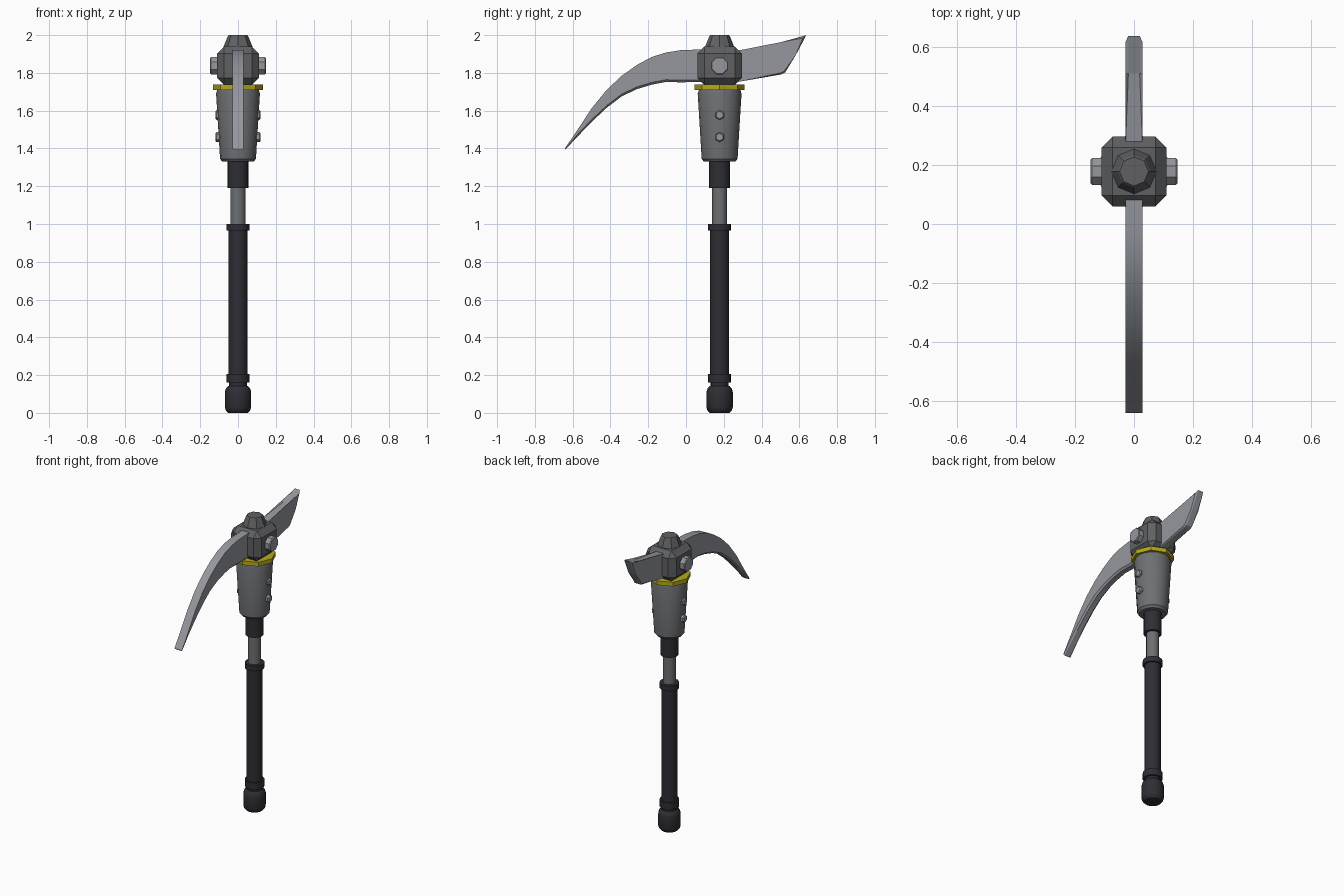
import bpy, bmesh, math
from mathutils import Matrix

if "Cube" in bpy.data.objects:
    bpy.data.objects.remove(bpy.data.objects["Cube"])

CY = 0.178  # the handle axis sits behind the centre


def material(name, rgb):
    m = bpy.data.materials.new(name)
    m.diffuse_color = (*rgb, 1)
    m.use_nodes = True
    m.node_tree.nodes["Principled BSDF"].inputs["Base Color"].default_value = m.diffuse_color
    return m


DARK = material("dark rubber", (0.027, 0.027, 0.034))
STEEL = material("grey steel", (0.155, 0.16, 0.17))
IRON = material("dark iron", (0.115, 0.118, 0.125))
BLADE = material("pale blade steel", (0.30, 0.31, 0.34))
YELLOW = material("yellow paint", (0.46, 0.40, 0.012))


def finish(bm, name, mat, smooth=None):
    bmesh.ops.recalc_face_normals(bm, faces=bm.faces)
    me = bpy.data.meshes.new(name)
    bm.to_mesh(me)
    bm.free()
    me.materials.append(mat)
    ob = bpy.data.objects.new(name, me)
    bpy.context.collection.objects.link(ob)
    if smooth:
        bpy.ops.object.select_all(action='DESELECT')
        ob.select_set(True)
        bpy.context.view_layer.objects.active = ob
        bpy.ops.object.shade_smooth_by_angle(angle=math.radians(smooth))
    return ob


def skin(bm, rings):
    """Join closed rings of points and cap both ends."""
    loops = [[bm.verts.new(p) for p in ring] for ring in rings]
    n = len(loops[0])
    for a, b in zip(loops, loops[1:]):
        for i in range(n):
            j = (i + 1) % n
            bm.faces.new((a[i], a[j], b[j], b[i]))
    bm.faces.new(loops[0])
    bm.faces.new(loops[-1])


def turned(name, mat, profile, sides=16, smooth=30, turn=0.0):
    """Lathe a (radius, height) profile around the handle axis."""
    bm = bmesh.new()
    rings = []
    for r, z in profile:
        angles = [turn + math.tau * i / sides for i in range(sides)]
        rings.append([(r * math.cos(a), CY + r * math.sin(a), z) for a in angles])
    skin(bm, rings)
    return finish(bm, name, mat, smooth)


def stud(name, mat, side, x0, x1, r, z, sides, bevel):
    """Bolt or rivet pointing sideways, with a chamfered head."""
    bm = bmesh.new()
    rings = []
    for x, rad in ((x0, r), (x1 - bevel, r), (x1, r - bevel)):
        angles = [math.tau * (i + 0.5) / sides for i in range(sides)]
        rings.append([(side * x, CY + rad * math.cos(a), z + rad * math.sin(a))
                      for a in angles])
    skin(bm, rings)
    return finish(bm, name, mat)


# Handle, bottom to top
turned("pommel", DARK, [(0.052, 0), (0.064, 0.012), (0.07, 0.03), (0.07, 0.11),
                        (0.064, 0.13), (0.052, 0.143)])
turned("pommel_neck", DARK, [(0.048, 0.13), (0.048, 0.17)])
turned("lower_collar", DARK, [(0.061, 0.16), (0.061, 0.205)])
turned("grip", DARK, [(0.05, 0.2), (0.05, 0.97)])
turned("upper_collar", DARK, [(0.061, 0.965), (0.061, 1.0)])
turned("shaft", STEEL, [(0.04, 0.99), (0.04, 1.2)])
turned("socket", DARK, [(0.056, 1.19), (0.056, 1.345)])
turned("sleeve", STEEL, [(0.083, 1.33), (0.095, 1.345), (0.116, 1.69), (0.108, 1.715)])
turned("yellow_ring", YELLOW, [(0.132, 1.71), (0.132, 1.738)], sides=8, smooth=None)

# Head block with chamfered edges
bm = bmesh.new()
bmesh.ops.create_cube(bm, size=1, matrix=Matrix.Translation((0, CY, 1.838))
                      @ Matrix.Diagonal((0.22, 0.236, 0.204, 1)))
bmesh.ops.bevel(bm, geom=bm.edges[:], offset=0.037, segments=1, affect='EDGES')
finish(bm, "head_block", IRON)
turned("head_cap", IRON, [(0.08, 1.93), (0.055, 1.993), (0.049, 2.0)], sides=8, smooth=None)

# Side bolts and rivets
for side, label in ((1, "right"), (-1, "left")):
    stud("bolt_" + label, BLADE, side, 0.09, 0.147, 0.049, 1.838, 8, 0.005)
    for k, z in enumerate((1.46, 1.577)):
        stud(f"rivet_{label}_{k + 1}", BLADE, side, 0.08, 0.12, 0.026, z, 6, 0.006)

# Curved pick: stations of (y, top z, bottom z)
stations = [(0.1, 1.925, 1.752), (-0.03, 1.92, 1.75), (-0.105, 1.908, 1.752),
            (-0.18, 1.885, 1.738), (-0.26, 1.842, 1.714), (-0.34, 1.785, 1.676),
            (-0.42, 1.71, 1.615), (-0.5, 1.612, 1.54), (-0.57, 1.505, 1.467),
            (-0.64, 1.402, 1.393)]
W = 0.028
bm = bmesh.new()
rings = []
for y, top, low in stations:
    edge = low + min(0.012, (top - low) * 0.4)
    rings.append([(-W, y, top), (W, y, top), (W, y, edge),
                  (0.017, y, low), (-0.017, y, low), (-W, y, edge)])
skin(bm, rings)
finish(bm, "pick_blade", BLADE, 25)

# Flared adze at the back
outline = [(0.25, 1.915), (0.285, 1.92), (0.51, 1.955), (0.637, 2.0),
           (0.58, 1.892), (0.525, 1.802), (0.505, 1.792), (0.285, 1.754), (0.25, 1.75)]
bm = bmesh.new()
skin(bm, [[(x, y, z) for y, z in outline] for x in (-W, W)])
rim = [e for e in bm.edges if abs(e.verts[0].co.x - e.verts[1].co.x) < 1e-5]
bmesh.ops.bevel(bm, geom=rim, offset=0.009, segments=1, affect='EDGES')
finish(bm, "adze_blade", BLADE)
